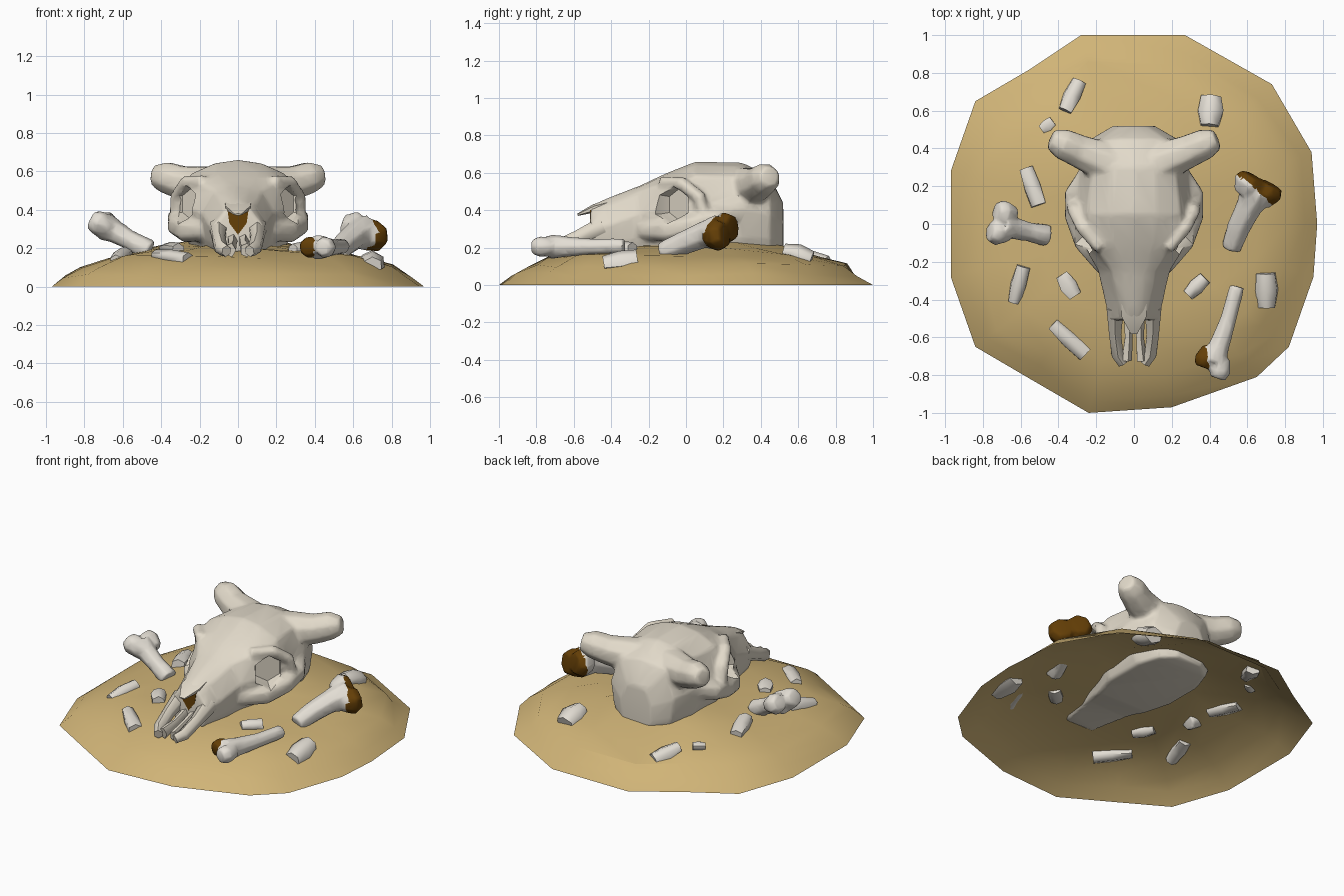
import bpy, bmesh, math, random
from mathutils import Vector

if "Cube" in bpy.data.objects:
    bpy.data.objects.remove(bpy.data.objects["Cube"])
random.seed(4)


def material(name, col):
    m = bpy.data.materials.new(name)
    m.diffuse_color = (*col, 1)
    m.use_nodes = True
    m.node_tree.nodes["Principled BSDF"].inputs["Base Color"].default_value = m.diffuse_color
    return m


BONE = material("bone", (.76, .70, .59))
PALE = material("pale bone", (.77, .73, .66))
SAND = material("sand", (.63, .455, .185))
BROWN = material("dark brown", (.13, .05, .002))


def loft(bm, rings, cap=True):
    """Skin closed rings of points."""
    vs = [[bm.verts.new(p) for p in r] for r in rings]
    n = len(vs[0])
    for a, b in zip(vs, vs[1:]):
        for i in range(n):
            bm.faces.new((a[i], a[(i + 1) % n], b[(i + 1) % n], b[i]))
    if cap:
        bm.faces.new(vs[0])
        bm.faces.new(vs[-1])


def limb(bm, pts, n=7, flat=1.0, jitter=0.0):
    """Tube through (x, y, z, radius) points."""
    P = [Vector(p[:3]) for p in pts]
    rings = []
    for i, p in enumerate(P):
        t = (P[min(i + 1, len(P) - 1)] - P[max(i - 1, 0)]).normalized()
        s = t.cross(Vector((0, 0, 1))).normalized()
        u = s.cross(t)
        ring = []
        for k in range(n):
            a = math.tau * (k + .5) / n
            r = pts[i][3] * (1 + random.uniform(-jitter, jitter))
            ring.append(p + s * r * math.cos(a) + u * r * flat * math.sin(a))
        rings.append(ring)
    loft(bm, rings)


def activate(ob):
    bpy.ops.object.select_all(action='DESELECT')
    ob.select_set(True)
    bpy.context.view_layer.objects.active = ob


def finish(bm, name, mats, angle=40):
    bmesh.ops.recalc_face_normals(bm, faces=bm.faces)
    me = bpy.data.meshes.new(name)
    bm.to_mesh(me)
    bm.free()
    for m in mats:
        me.materials.append(m)
    ob = bpy.data.objects.new(name, me)
    bpy.context.collection.objects.link(ob)
    activate(ob)
    bpy.ops.object.shade_smooth_by_angle(angle=math.radians(angle))
    return ob


def fuse(ob, voxel, rounds):
    """Melt overlapping pieces into one softened, low-poly form."""
    activate(ob)
    mod = ob.modifiers.new("fuse", 'REMESH')
    mod.mode, mod.voxel_size = 'VOXEL', voxel
    bpy.ops.object.modifier_apply(modifier=mod.name)
    mod = ob.modifiers.new("soften", 'SMOOTH')
    mod.factor, mod.iterations = .5, rounds
    bpy.ops.object.modifier_apply(modifier=mod.name)
    mod = ob.modifiers.new("reduce", 'DECIMATE')
    mod.ratio = .15
    bpy.ops.object.modifier_apply(modifier=mod.name)
    bpy.ops.object.shade_smooth_by_angle(angle=math.radians(50))


# sand mound: an open sheet of rings shrinking towards the middle
PROFILE = [(1, 0), (.92, .055), (.84, .105), (.7, .152), (.5, .185), (.28, .2), (0, .2)]


def height(f, x, y):
    f = min(f, 1)
    for (f0, z0), (f1, z1) in zip(PROFILE, PROFILE[1:]):
        if f >= f1:
            z = z1 + (z0 - z1) * (f - f1) / (f0 - f1)
            break
    return z + (.05 * math.exp(-(y - .28) ** 2 / .1 - x * x / .2) if f < .9 else 0)


def ground(x, y):
    return height(math.hypot(x, y) / .98, x, y)


outline = [(-.28, 1), (.27, 1), (.73, .74), (.94, .38), (.97, 0), (.95, -.28), (.82, -.65),
           (.65, -.81), (.2, -.97), (-.24, -1), (-.55, -.82), (-.84, -.65), (-.97, -.28),
           (-.97, .28), (-.84, .65), (-.55, .82)]
bm = bmesh.new()
rings = []
for f in (1, .92, .84, .7, .5, .28):
    ring = []
    for x, y in outline:
        g = f if f == 1 else f + random.uniform(-.025, .025)
        z = height(f, x * f, y * f)
        ring.append((x * g, y * g, z + (random.uniform(-.012, .012) if f < 1 else 0)))
    rings.append(ring)
loft(bm, rings, cap=False)
bm.verts.ensure_lookup_table()
inner = bm.verts[-len(outline):]
centre = bm.verts.new((0, 0, height(0, 0, 0)))
for i in range(len(inner)):
    bm.faces.new((inner[i], inner[(i + 1) % len(inner)], centre))
bmesh.ops.recalc_face_normals(bm, faces=bm.faces)
up = sum(f.normal.z for f in bm.faces) > 0
mound = finish(bm, "sand_mound", [SAND], 30)
if not up:
    mound.data.flip_normals()

# skull: cross-sections (y, top z, brow x, brow z, cheek x, cheek z, jaw x, base z)
SECTIONS = [(.52, .44, .07, .42, .11, .32, .10, .17), (.45, .58, .17, .54, .23, .38, .21, .16),
            (.30, .655, .22, .58, .29, .41, .27, .16), (.05, .66, .25, .585, .315, .42, .27, .16),
            (-.10, .60, .22, .555, .28, .41, .22, .16), (-.25, .53, .12, .50, .19, .38, .175, .18),
            (-.42, .465, .085, .43, .152, .32, .135, .18), (-.51, .425, .065, .40, .135, .31, .115, .18)]
bm = bmesh.new()
rings = []
for y, zt, wb, zb, wm, zm, wl, zl in SECTIONS:
    half = [(wb * .5, zt * .75 + zb * .25), (wb, zb), (wm, zm), (wl, (zl + zm) / 2 - .03), (wl * .85, zl)]
    rings.append([(0, y, zt)] + [(x, y, z) for x, z in half] + [(0, y, zl)]
                 + [(-x, y, z) for x, z in reversed(half)])
loft(bm, rings)
# horns, cheek arches and brow rims melt into the skull
GROWTHS = [
    (8, 1, [(.13, .32, .52, .115), (.29, .385, .54, .093), (.38, .425, .57, .086), (.44, .45, .58, .056)]),
    (6, 1.3, [(.17, -.23, .29, .04), (.27, -.10, .29, .052), (.325, .04, .32, .047),
              (.325, .16, .35, .047), (.26, .26, .38, .045)]),
    (6, 1, [(.18, -.13, .55, .035), (.27, -.02, .54, .04), (.315, .07, .47, .04), (.32, .10, .36, .04)]),
]
for n, flat, pts in GROWTHS:
    for s in (-1, 1):
        limb(bm, [(s * x, y, z, r) for x, y, z, r in pts], n, flat)
skull = finish(bm, "skull", [BONE])
fuse(skull, .014, 4)

# eye sockets cut with six-sided plugs
for s in (-1, 1):
    bm = bmesh.new()
    c, d = Vector((s * .275, -.07, .43)), Vector((s * .72, -.69, 0))
    limb(bm, [(*(c - d * .05), .085), (*c, .10), (*(c + d * .2), .12)], 6)
    cutter = finish(bm, "socket_cutter", [BONE])
    cutter.hide_render = True
    mod = skull.modifiers.new("socket", 'BOOLEAN')
    mod.operation, mod.solver, mod.object = 'DIFFERENCE', 'EXACT', cutter
    activate(skull)
    bpy.ops.object.modifier_apply(modifier=mod.name)
    bpy.data.objects.remove(cutter)
activate(skull)
bpy.ops.object.shade_smooth_by_angle(angle=math.radians(50))

# paired jaw prongs around the open slots of the muzzle
PRONGS = {
    "outer_jaw_prong": (6, 1.1, [(.10, -.44, .31, .052), (.10, -.58, .25, .037), (.088, -.69, .2, .036),
                                 (.06, -.74, .185, .028)]),
    "inner_jaw_prong": (5, 1.3, [(.03, -.46, .25, .03), (.03, -.6, .215, .022), (.04, -.72, .19, .03)]),
}
for name, (n, flat, pts) in PRONGS.items():
    for s, side in ((-1, "left"), (1, "right")):
        bm = bmesh.new()
        limb(bm, [(s * x, y, z, r) for x, y, z, r in pts], n, flat)
        finish(bm, f"{name}_{side}", [BONE], 62)

# pointed nasal bone and dark nose cavity
bm = bmesh.new()
limb(bm, [(0, -.36, .445, .08), (0, -.49, .41, .075), (0, -.58, .375, .02)], 6, .3)
finish(bm, "nasal_bone", [BONE], 62)
bm = bmesh.new()
tri = [(-.055, .40), (.055, .40), (.045, .33), (0, .27), (-.045, .33)]
loft(bm, [[(x, y, z) for x, z in tri] for y in (-.503, -.512)])
finish(bm, "nose_cavity", [BROWN])

# long bones: shaft path, knuckle lobes, lobe radius, brown direction and threshold
LONG = {
    "left_leg_bone": ([(-.46, -.06, .185, .062), (-.56, -.04, .24, .053), (-.64, -.02, .285, .062),
                       (-.70, -.01, .315, .08)],
                      [(-.69, .06, .325), (-.725, -.045, .33)], .07, (-1, 0, 0), 9),
    "right_leg_bone": ([(.515, -.13, .175, .055), (.555, -.02, .22, .065), (.61, .09, .265, .073),
                        (.66, .18, .28, .10)],
                       [(.61, .215, .305), (.705, .17, .265)], .09, (.62, .77, -.15), .485),
    "front_leg_bone": ([(.545, -.33, .21, .042), (.50, -.50, .205, .045), (.455, -.63, .205, .056),
                        (.42, -.73, .205, .07)],
                       [(.375, -.715, .205), (.455, -.775, .205)], .06, (-1, -.1, 0), -.32),
}
for name, (pts, lobes, r, d, limit) in LONG.items():
    bm = bmesh.new()
    limb(bm, pts)
    a = (Vector(pts[-1][:3]) - Vector(pts[-2][:3])).normalized()
    for c in map(Vector, lobes):
        limb(bm, [(*(c - a * .07), r * .6), (*c, r), (*(c + a * .045), r * .75)], 7)
    bone = finish(bm, name, [PALE, BROWN])
    fuse(bone, .011, 5)
    for p in bone.data.polygons:
        p.material_index = int(p.center.dot(Vector(d)) > limit)

# half-buried fragments: start x, y, end x, y, half-width
FRAGMENTS = [(-.365, .60, -.29, .755, .052), (-.49, .50, -.43, .545, .036), (-.57, .295, -.505, .10, .052),
             (-.635, -.415, -.585, -.225, .05), (-.385, -.27, -.31, -.38, .05),
             (-.43, -.53, -.26, -.69, .05), (.285, -.375, .375, -.285, .047),
             (.70, -.44, .70, -.26, .068), (.40, .52, .41, .67, .072)]
for i, (x0, y0, x1, y1, w) in enumerate(FRAGMENTS):
    bm = bmesh.new()
    pts = []
    for t, k in ((0, .75), (.5, 1), (1, .85)):
        x, y = x0 + (x1 - x0) * t, y0 + (y1 - y0) * t
        pts.append((x, y, ground(x, y) + .15 * w, w * k))
    limb(bm, pts, 6, .8, .1)
    finish(bm, f"bone_fragment_{i + 1}", [PALE], 65)
